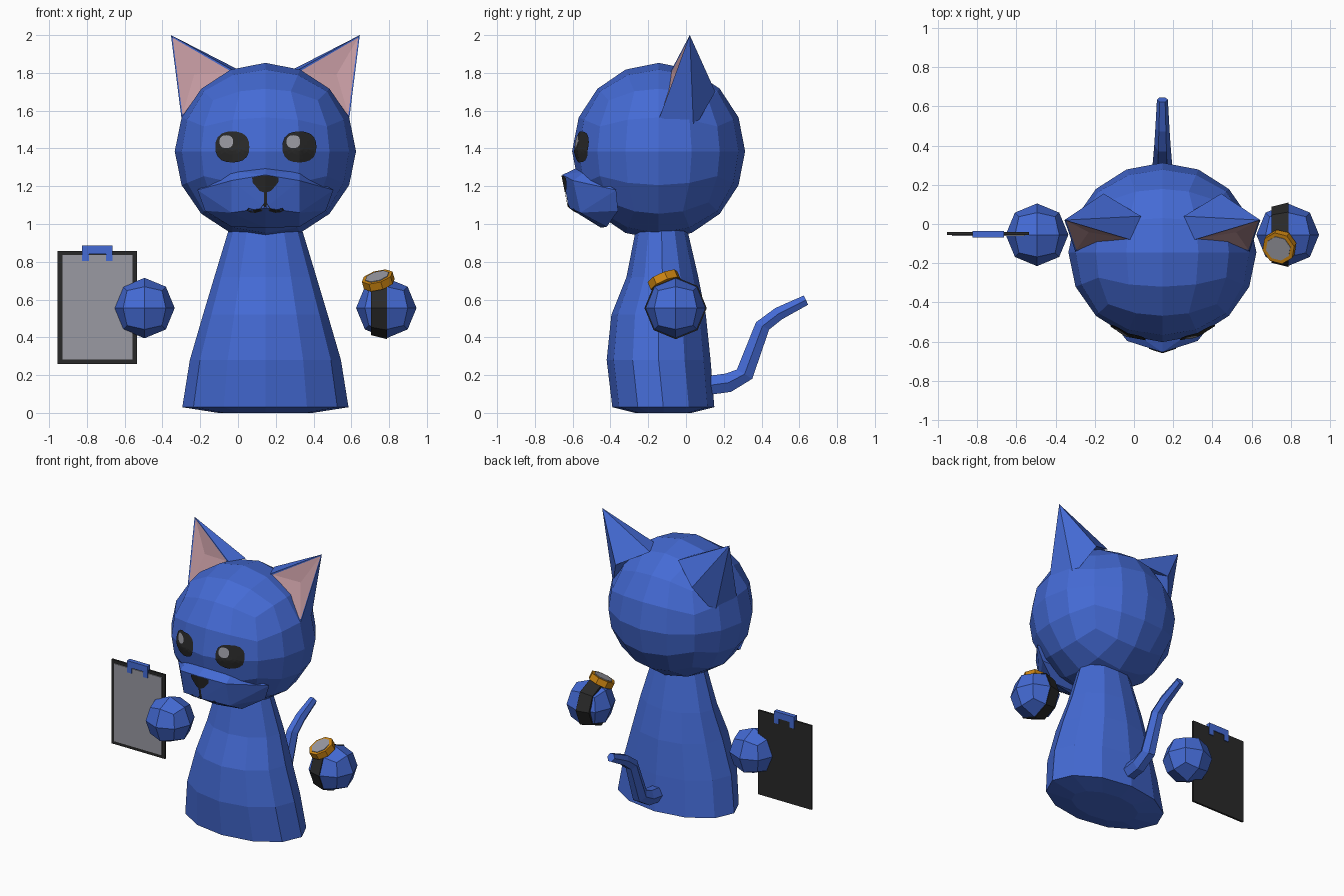
import bpy, bmesh, math
from mathutils import Vector
from mathutils.bvhtree import BVHTree

if "Cube" in bpy.data.objects:
    bpy.data.objects.remove(bpy.data.objects["Cube"])

CX = 0.145  # centre line of the cat


def material(name, rgb):
    m = bpy.data.materials.new(name)
    m.diffuse_color = (*rgb, 1)
    m.use_nodes = True
    m.node_tree.nodes["Principled BSDF"].inputs["Base Color"].default_value = m.diffuse_color
    return m


BLUE = material("blue fur", (0.058, 0.145, 0.66))
DARK = material("charcoal", (0.022, 0.022, 0.022))
GREY = material("light grey", (0.32, 0.32, 0.36))
PINK = material("ear pink", (0.53, 0.31, 0.34))
GOLD = material("gold", (0.62, 0.24, 0.006))


def finish(name, bm, *mats, fix_normals=True):
    if fix_normals:
        bmesh.ops.recalc_face_normals(bm, faces=bm.faces)
    me = bpy.data.meshes.new(name)
    bm.to_mesh(me)
    bm.free()
    for m in mats:
        me.materials.append(m)
    ob = bpy.data.objects.new(name, me)
    bpy.context.collection.objects.link(ob)
    return ob


def quad_sphere(name, centre, radii, n):
    """Cube with n x n faces per side, rounded to an ellipsoid."""
    bm = bmesh.new()
    bmesh.ops.create_cube(bm, size=2)
    bmesh.ops.subdivide_edges(bm, edges=bm.edges, cuts=n - 1, use_grid_fill=True)
    for v in bm.verts:
        d = Vector([math.tan(c * math.pi / 4) for c in v.co]).normalized()
        v.co = Vector(centre) + Vector([d[i] * radii[i] for i in range(3)])
    return finish(name, bm, BLUE)


def loft(name, rings, mat, caps=True):
    bm = bmesh.new()
    loops = [[bm.verts.new(p) for p in r] for r in rings]
    n = len(loops[0])
    for a, b in zip(loops, loops[1:]):
        for i in range(n):
            bm.faces.new((a[i], a[(i + 1) % n], b[(i + 1) % n], b[i]))
    if caps:
        bm.faces.new(loops[0])
        bm.faces.new(loops[-1])
    return finish(name, bm, mat)


def box(name, lo, hi, mat):
    bm = bmesh.new()
    bmesh.ops.create_cube(bm, size=1)
    for v in bm.verts:
        v.co = [lo[i] + (v.co[i] + 0.5) * (hi[i] - lo[i]) for i in range(3)]
    return finish(name, bm, mat)


def circle(n):
    return [(math.cos(2 * math.pi * i / n), math.sin(2 * math.pi * i / n)) for i in range(n)]


def projector(ob, lift):
    """Drops an (x, z) point from the front onto a surface."""
    tree = BVHTree.FromPolygons([v.co for v in ob.data.vertices],
                                [p.vertices for p in ob.data.polygons])

    def put(x, z):
        hit = tree.ray_cast(Vector((x, -3, z)), Vector((0, 1, 0)))[0]
        return Vector((x, (hit.y if hit else -0.6) - lift, z))
    return put


def spot(name, ob, x, z, rx, rz, lift, mat):
    """Rounded patch that follows the surface."""
    put = projector(ob, lift)
    bm = bmesh.new()
    mid = bm.verts.new(put(x, z))
    prev = None
    for k in (0.25, 0.5, 0.75, 1):
        ring = []
        for c, s in circle(20):
            q = (abs(c) ** 2.5 + abs(s) ** 2.5) ** -0.4
            ring.append(bm.verts.new(put(x + rx * k * c * q, z + rz * k * s * q)))
        for i in range(20):
            j = (i + 1) % 20
            bm.faces.new((prev[i], ring[i], ring[j], prev[j]) if prev else (mid, ring[i], ring[j]))
        prev = ring
    return finish(name, bm, mat, fix_normals=False)


# Body: twelve-sided cone with a shallow rounded base (z, rx, y, ry)
BODY = [(0, .25, -.12, .15), (.03, .44, -.12, .27), (.28, .40, -.145, .275),
        (.52, .33, -.145, .25), (.72, .27, -.125, .19), (1.0, .185, -.13, .13)]
loft("body", [[(CX + rx * c, y + ry * s, z) for c, s in circle(12)] for z, rx, y, ry in BODY], BLUE)

# Head and floating hands
head = quad_sphere("head", (CX, -.145, 1.385), (.48, .458, .468), 4)
quad_sphere("left_hand", (-.495, -.055, .555), (.16, .16, .16), 2)
quad_sphere("right_hand", (.785, -.055, .555), (.16, .16, .16), 2)

# Muzzle: hull of mirrored cross-sections
bm = bmesh.new()
SECTIONS = [(0, -.55, 1.31), (0, -.655, 1.26), (0, -.62, 1.085), (0, -.45, .98),
            (.18, -.53, 1.28), (.18, -.597, 1.23), (.18, -.56, 1.06), (.18, -.42, .985),
            (.36, -.37, 1.18), (.32, -.36, 1.07)]
for x, y, z in SECTIONS:
    for s in ((1, -1) if x else (1,)):
        bm.verts.new((CX + s * x, y, z))
bmesh.ops.convex_hull(bm, input=bm.verts)
muzzle = finish("muzzle", bm, BLUE)

# Nose and mouth: mirrored flat strips on the muzzle
put = projector(muzzle, .005)
STRIPS = [[(0, 1.258), (.035, 1.254), (.07, 1.245), (.068, 1.22), (.03, 1.175), (0, 1.165)],
          [(0, 1.17), (.008, 1.17), (.008, 1.1), (0, 1.1)],
          [(0, 1.115), (.008, 1.11), (.028, 1.082), (.02, 1.068), (0, 1.092)],
          [(.028, 1.082), (.055, 1.074), (.052, 1.059), (.02, 1.068)],
          [(.055, 1.074), (.09, 1.084), (.1, 1.072), (.078, 1.061), (.052, 1.059)]]
bm = bmesh.new()
for s in (1, -1):
    for strip in STRIPS:
        bm.faces.new([bm.verts.new(put(CX + s * x, z)) for x, z in strip[::-s]])
finish("nose_and_mouth", bm, DARK, fix_normals=False)

# Eyes with highlights
for side, x in (("left", -.03), ("right", .325)):
    spot(side + "_eye", head, x, 1.408, .09, .082, .008, DARK)
    spot(side + "_eye_highlight", head, x - .032, 1.436, .036, .034, .013, GREY)

# Ears: tip plus five base points, pink hollow inset in the front face
EAR = [(.50, .02, 2.0), (.165, -.08, 1.81), (.445, -.14, 1.565),
       (.11, .04, 1.80), (.40, .04, 1.50), (.30, .155, 1.70)]
FACES = [(0, 1, 2), (0, 3, 1), (0, 5, 3), (0, 4, 5), (0, 2, 4), (1, 3, 5), (1, 5, 4), (1, 4, 2)]
for side, s in (("left", -1), ("right", 1)):
    bm = bmesh.new()
    vs = [bm.verts.new((CX + s * x, y, z)) for x, y, z in EAR]
    fs = [bm.faces.new([vs[i] for i in f]) for f in FACES]
    bmesh.ops.recalc_face_normals(bm, faces=bm.faces)
    bmesh.ops.inset_region(bm, faces=[fs[0]], thickness=.016, depth=-.004)
    for f in bmesh.ops.poke(bm, faces=[fs[0]], offset=0)["faces"]:
        f.material_index = 1
    for v in bm.verts:  # fold the hollow slightly inward
        if len(v.link_faces) == 3 and all(f.material_index == 1 for f in v.link_faces):
            v.co.y += .02
    finish(side + "_ear", bm, BLUE, PINK, fix_normals=False)

# Tail: tapered six-sided tube (y, z, radius)
TAIL = [(.08, .14, .058), (.225, .16, .058), (.31, .205, .055),
        (.405, .46, .046), (.49, .525, .04), (.635, .597, .031)]
rings = []
for i, (y, z, r) in enumerate(TAIL):
    a, b = TAIL[max(i - 1, 0)], TAIL[min(i + 1, len(TAIL) - 1)]
    t = Vector((0, b[0] - a[0], b[1] - a[1])).normalized()
    up = Vector((0, -t.z, t.y))
    rings.append([Vector((CX + c * r * .9, y, z)) + up * s * r for c, s in circle(6)])
loft("tail", rings, BLUE)

# Clipboard: board, paper and bridge-shaped clip
box("clipboard_board", (-.955, -.056, .26), (-.535, -.042, .857), DARK)
box("clipboard_paper", (-.93, -.062, .283), (-.558, -.055, .835), GREY)
box("clip_bar", (-.825, -.068, .842), (-.665, -.036, .887), BLUE)
for side, x in (("left", -.825), ("right", -.7)):
    box("clip_%s_leg" % side, (x, -.068, .803), (x + .035, -.036, .843), BLUE)

# Wrist strap around the right hand
loft("watch_strap", [[(x, -.055 + r * c, .555 + r * s) for c, s in circle(8)]
                     for x, r in ((.703, .12), (.703, .143), (.79, .165), (.79, .14))], DARK, caps=False)

# Watch case and dial, tilted outward from the hand
hand = Vector((.785, -.055, .555))
out = Vector((-.045, -.065, .155)).normalized()
turn = out.to_track_quat('Z', 'Y')


def disc(name, r, low, high, mat):
    loft(name, [[hand + turn @ Vector((r * c, r * s, d)) for c, s in circle(8)]
                for d in (low, high)], mat)


disc("watch_case", .086, .142, .186, GOLD)
disc("watch_dial", .066, .184, .19, GREY)
